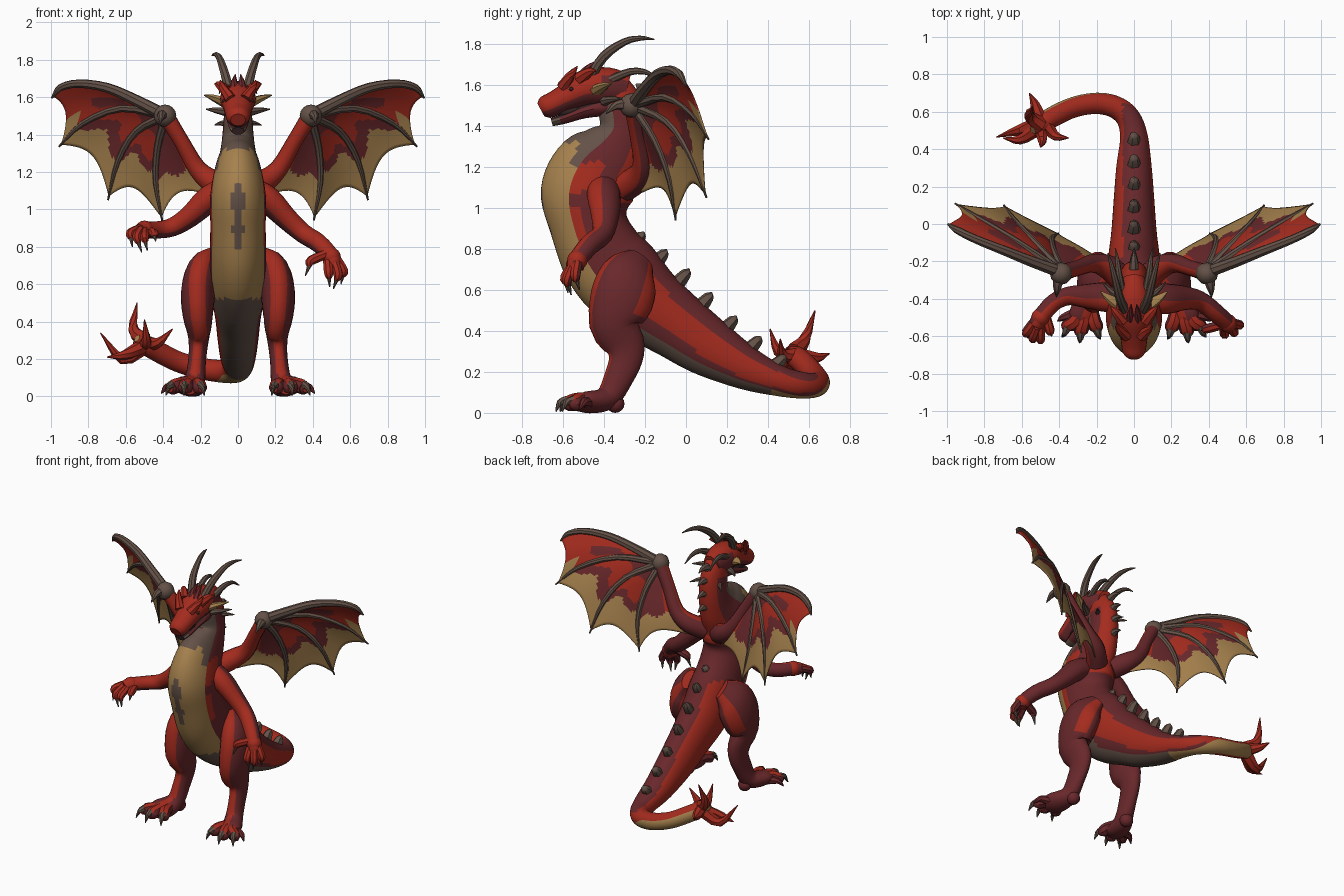
import bpy, bmesh, math
from mathutils import Vector

# Palette
COLS = [("red", (.37, .024, .013)), ("dark_red", (.14, .021, .024)), ("tan", (.38, .22, .075)),
        ("taupe", (.125, .082, .063)), ("mouth_dark", (.035, .015, .015))]
RED, DARK, TAN, TAUPE, MOUTH = range(5)
MATS = []
for n, c in COLS:
    m = bpy.data.materials.new(n)
    m.diffuse_color = (*c, 1)
    MATS.append(m)


def finish(bm, name):
    bmesh.ops.recalc_face_normals(bm, faces=bm.faces)
    me = bpy.data.meshes.new(name)
    bm.to_mesh(me)
    bm.free()
    for m in MATS:
        me.materials.append(m)
    ob = bpy.data.objects.new(name, me)
    bpy.context.collection.objects.link(ob)
    return ob


def smooth_path(pts, k):
    """Catmull-Rom through points of any dimension."""
    P = [Vector(p) for p in pts]
    P = [P[0] * 2 - P[1]] + P + [P[-1] * 2 - P[-2]]
    out = []
    for i in range(1, len(P) - 2):
        a, b, c, d = P[i - 1:i + 3]
        for j in range(k):
            t = j / k
            out.append((b * 2 + (c - a) * t + (a * 2 - b * 5 + c * 4 - d) * t * t
                        + (b * 3 - a - c * 3 + d) * t ** 3) * .5)
    return out + [P[-2]]


def tube(name, pts, color=RED, hint=(0, 0, 1), n=10, k=3):
    """Elliptic loft; pts are x,y,z,half_width[,half_depth]; depth follows hint.
    color is an index or rule(centre, degrees from hint, fraction)."""
    S = smooth_path([p if len(p) == 5 else (*p, p[3]) for p in pts], k)
    C = [Vector(s[:3]) for s in S]
    bm = bmesh.new()
    rings = []
    for i, s in enumerate(S):
        t = (C[min(i + 1, len(C) - 1)] - C[max(i - 1, 0)]).normalized()
        h = Vector(hint(C[i]) if callable(hint) else hint)
        b = (h - t * h.dot(t)).normalized()
        side = t.cross(b)
        w, d = max(s[3], .002), max(s[4], .002)
        rings.append([bm.verts.new(C[i] + b * d * math.cos(2 * math.pi * j / n)
                                   + side * w * math.sin(2 * math.pi * j / n)) for j in range(n)])
    for i in range(len(rings) - 1):
        for j in range(n):
            q = (j + 1) % n
            f = bm.faces.new((rings[i][j], rings[i][q], rings[i + 1][q], rings[i + 1][j]))
            a = 360 * (j + .5) / n
            f.material_index = color(f.calc_center_median(), min(a, 360 - a), i / len(rings)) if callable(color) else color
    for r in (rings[0], rings[-1]):
        near = r[0].link_faces[0].material_index
        bm.faces.new(r).material_index = near
    return finish(bm, name)


def spike(name, base, mid, tip, r, color=TAUPE, flat=1, n=7):
    return tube(name, [(*base, r, r * flat), (*mid, r * .65, r * .65 * flat), (*tip, .003)], color,
                hint=(.3, .5, 1), n=n)


def ball(name, c, r, color, scale=(1, 1, 1)):
    bm = bmesh.new()
    bmesh.ops.create_uvsphere(bm, u_segments=12, v_segments=8, radius=r)
    for v in bm.verts:
        v.co = Vector(c) + Vector(a * b for a, b in zip(v.co, scale))
    for f in bm.faces:
        f.material_index = color
    return finish(bm, name)


def mir(pts, s):
    return [(s * p[0], *p[1:]) for p in pts]


# Neck, torso and tail in one loft
def body_color(c, a, f):
    wob = 6 * math.sin(c.y * 11 + c.z * 7)
    if c.y > -.25 and c.z < .8:  # tail
        if a < 50:
            return TAN if c.y > .42 else TAUPE
        return RED if 68 + wob < a < 124 + wob or c.x < -.06 else DARK
    if a < 66:
        if c.z > 1.32 or c.z < .52 or (c.z > 1.2 and a > 150 - 110 * (c.z - .35)):
            return TAUPE
        w = 15 if 1.02 < c.z < 1.09 or .86 < c.z < .9 else 8
        return TAUPE if a < w and .78 < c.z < 1.12 else TAN
    if c.z > 1.22:
        return RED if a > 120 or c.z > 1.5 else DARK
    if c.z > 1.02:
        return RED if a > 118 or (a < 100 and c.z > 1.08) else DARK
    return RED if a < 84 and c.z > .8 else DARK


def body_hint(c):
    u = min(1, max(0, (-c.x) / .15))
    return (.3 * u, -1 + 2 * u, -.6 - .2 * math.sin(math.pi * u))


tube("body", [(0, -.36, 1.62, .06, .07), (0, -.32, 1.5, .075, .11), (0, -.31, 1.38, .085, .115),
              (0, -.36, 1.28, .10, .165), (0, -.44, 1.18, .13, .215), (0, -.485, 1.06, .15, .225),
              (0, -.475, .92, .148, .19), (0, -.41, .77, .15, .205), (0, -.32, .66, .15, .215),
              (0, -.2, .54, .14, .195), (0, -.05, .43, .122, .168), (0, .11, .32, .11, .145),
              (0, .3, .215, .095, .105), (0, .46, .155, .075, .075), (-.03, .565, .135, .065),
              (-.1, .625, .135, .06), (-.2, .645, .15, .057), (-.32, .625, .185, .055),
              (-.43, .575, .24, .055), (-.5, .53, .28, .05), (-.54, .5, .31, .02)],
     body_color, body_hint, n=48, k=5)

# Flame-shaped tail tip
for b, m, t, r in [((-.5, .53, .27), (-.62, .5, .2), (-.735, .465, .34), .045),
                   ((-.5, .53, .3), (-.56, .58, .36), (-.54, .63, .5), .045),
                   ((-.5, .55, .28), (-.53, .64, .27), (-.56, .7, .29), .04),
                   ((-.47, .53, .28), (-.42, .47, .29), (-.35, .46, .36), .04),
                   ((-.5, .52, .28), (-.49, .45, .3), (-.5, .41, .41), .04),
                   ((-.52, .51, .26), (-.61, .45, .22), (-.7, .46, .21), .04)]:
    spike("tail_flame", b, m, t, r, RED)

# Spines down the back and neck
for y, z, h in [(-.25, .83, .09), (-.14, .74, .1), (-.03, .645, .1), (.08, .53, .1), (.2, .42, .09),
                (.32, .325, .08), (.44, .24, .07)]:
    spike("back_spine", (0, y - .03, z - .035), (0, y + .03, z + h * .35), (0, y + .045, z + h * .6), .042, n=6)
for y, z in [(-.22, 1.58), (-.21, 1.49), (-.205, 1.4), (-.21, 1.3)]:
    spike("neck_spine", (0, y - .02, z), (0, y + .03, z + .01), (0, y + .075, z - .005), .028, n=6)

# Head, jaw and mouth
tube("head", [(0, -.29, 1.57, .06, .08), (0, -.38, 1.59, .09, .095), (0, -.48, 1.585, .095, .09),
              (0, -.57, 1.545, .078, .07), (0, -.64, 1.51, .068, .06), (0, -.685, 1.49, .06, .056),
              (0, -.708, 1.478, .04, .036)],
     lambda c, a, f: DARK if a > 110 or (c.y > -.42 and 60 < a) else RED, n=20)
tube("jaw", [(0, -.38, 1.5, .065, .05), (0, -.5, 1.47, .058, .034), (0, -.59, 1.437, .048, .026),
             (0, -.655, 1.418, .034, .02)], lambda c, a, f: MOUTH if a < 50 else DARK if f < .7 else TAUPE, n=12)
ball("mouth_inside", (0, -.55, 1.47), .05, MOUTH, (.85, 1.9, .7))

for s in (-1, 1):
    # Horns, brows, cheek fins and eyes
    tube("main_horn", mir([(.045, -.47, 1.63, .026), (.075, -.4, 1.74, .024), (.1, -.3, 1.81, .018),
                           (.12, -.22, 1.828, .012), (.14, -.155, 1.822, .003)], s), TAUPE, n=8)
    tube("rear_horn", mir([(.06, -.38, 1.62, .022), (.08, -.27, 1.665, .018), (.09, -.19, 1.66, .012),
                           (.1, -.13, 1.62, .003)], s), TAUPE, n=8)
    spike("brow_front", *mir([(.04, -.6, 1.59), (.08, -.56, 1.65), (.095, -.53, 1.69)], s), .032, RED)
    spike("brow_rear", *mir([(.06, -.52, 1.63), (.1, -.47, 1.665), (.125, -.44, 1.67)], s), .034, RED)
    spike("crest", *mir([(.02, -.52, 1.63), (.02, -.48, 1.68), (.015, -.43, 1.72)], s), .026, DARK)
    spike("cheek_fin", *mir([(.07, -.44, 1.57), (.13, -.4, 1.595), (.18, -.36, 1.61)], s), .038, TAN, .7)
    spike("lower_cheek_spike", *mir([(.06, -.4, 1.52), (.12, -.36, 1.53), (.17, -.31, 1.535)], s), .024, TAUPE)
    spike("side_neck_spike", *mir([(.05, -.3, 1.46), (.09, -.26, 1.46), (.125, -.22, 1.45)], s), .02)
    ball("eye", (s * .076, -.56, 1.58), .012, MOUTH, (.8, 1, .8))
    ball("nostril", (s * .03, -.697, 1.52), .009, MOUTH)

    # Leg, toes and claws
    tube("leg", mir([(.13, -.22, .75, .04, .07), (.185, -.275, .67, .085, .14), (.213, -.315, .55, .092, .155),
                     (.215, -.35, .43, .08, .122), (.21, -.3, .335, .06, .1), (.213, -.295, .26, .05, .082),
                     (.22, -.325, .18, .048, .072), (.23, -.37, .09, .055, .062), (.25, -.42, .058, .07, .055),
                     (.27, -.49, .052, .08, .05), (.28, -.54, .045, .06, .035)], s),
         lambda c, a, f: RED if a < (36 if c.z > .12 else 20) or (c.z > .48 and 125 < a < 165) else DARK,
         (0, -1, .8), n=24)
    ball("heel", (s * .225, -.345, .045), .045, DARK)
    for x, y, dx in [(.2, -.555, -.02), (.285, -.575, .005), (.355, -.545, .03)]:
        tube("toe", mir([(.25 + dx, -.45, .06, .035), ((x + .25) / 2 + dx / 2, -.52, .06, .04),
                         (x, y, .045, .038), (x + dx * .3, y - .025, .038, .018)], s),
             lambda c, a, f: RED if a < 50 else DARK, n=8)
        spike("toe_claw", *mir([(x, y - .005, .06), (x + dx * .5, y - .04, .05), (x + dx, y - .06, .006)], s), .025)
    spike("side_toe", *mir([(.32, -.48, .05), (.38, -.5, .05), (.41, -.52, .015)], s), .03, DARK)

# Arms: posed differently on each side
ARMS = [([(.07, -.4, 1.1, .07, .08), (.16, -.4, 1.05, .07, .085), (.26, -.395, .95, .058, .068),
          (.35, -.41, .87, .052), (.43, -.47, .82, .05), (.5, -.53, .745, .045), (.51, -.54, .7, .04)],
         [((.48, -.55, .72), (.485, -.59, .66), (.49, -.575, .585)), ((.515, -.55, .72), (.535, -.58, .65), (.51, -.56, .575)),
          ((.53, -.53, .73), (.565, -.54, .67), (.55, -.52, .6)), ((.47, -.54, .76), (.39, -.56, .725), (.36, -.57, .645))]),
        ([(-.07, -.4, 1.1, .07, .08), (-.16, -.39, 1.05, .07, .08), (-.26, -.385, .96, .056, .065),
          (-.35, -.385, .905, .05), (-.43, -.42, .89, .046), (-.5, -.5, .89, .045), (-.525, -.54, .88, .04)],
         [((-.54, -.53, .89), (-.575, -.58, .87), (-.565, -.61, .8)), ((-.52, -.55, .89), (-.54, -.61, .85), (-.515, -.62, .77)),
          ((-.5, -.55, .88), (-.5, -.615, .85), (-.485, -.625, .78)), ((-.47, -.5, .88), (-.45, -.57, .87), (-.44, -.6, .83))])]
for path, fingers in ARMS:
    tube("arm", path, lambda c, a, f: RED if a < 65 else DARK, (0, -1, .6), n=18)
    ball("palm", path[-2][:3], .05, RED)
    for b, m, t in fingers:
        e = tuple(p + (q - p) * .35 for p, q in zip(m, t))
        tube("finger", [(*b, .026), (*m, .026), (*e, .016)], lambda c, a, f: RED if a < 110 else DARK, (.3, -1, .4), n=8)
        spike("finger_claw", m, e, t, .019)

# Wings: membrane fans from the knuckle across curved ribs
KN = (.385, -.26, 1.5)
RIBS = [[KN, (.55, -.2, 1.585), (.7, -.14, 1.65), (.85, -.08, 1.672), (.95, -.03, 1.65), (.995, 0, 1.595)],
        [KN, (.62, -.1, 1.54), (.83, .03, 1.46), (.957, .11, 1.335)],
        [KN, (.54, -.09, 1.42), (.64, .02, 1.26), (.695, .1, 1.05)],
        [KN, (.43, -.15, 1.33), (.44, -.08, 1.14), (.405, -.05, .94)],
        [KN, (.3, -.23, 1.36), (.21, -.2, 1.2), (.14, -.22, 1.06)]]


def sample(S, r):
    x = r * (len(S) - 1)
    i = min(int(x), len(S) - 2)
    return S[i].lerp(S[i + 1], x - i)


def wing_color(cell, t, r):
    wob = .05 * math.sin(9 * t + cell)
    if r < .13:
        return TAUPE
    if cell == 0:
        return TAN if t > .68 and r > .78 else DARK if .45 < t < .8 and .3 < r + wob < .62 else RED
    if r > (.72, .66, .74)[cell - 1] + wob:
        return TAN
    if cell == 3:
        return RED if t > .75 else DARK
    return DARK if r < .28 or r > .54 + wob else RED


NT, NR = 16, 26
CURVES = [smooth_path(r, 8) for r in RIBS]
for s in (-1, 1):
    bm = bmesh.new()
    for cell in range(4):
        g = []
        for i in range(NT + 1):
            t = i / NT
            sc = 1 - .16 * 4 * t * (1 - t)
            row = []
            for j in range(NR + 1):
                r = (.02 + .98 * j / NR) * sc * .97
                p = sample(CURVES[cell], r).lerp(sample(CURVES[cell + 1], r), t)
                p.y += .025 * math.sin(math.pi * t) * r
                row.append(bm.verts.new((s * p.x, p.y, p.z)))
            g.append(row)
        for i in range(NT):
            for j in range(NR):
                f = bm.faces.new((g[i][j], g[i + 1][j], g[i + 1][j + 1], g[i][j + 1]))
                f.material_index = wing_color(cell, (i + .5) / NT, (j + .5) / NR)
    bmesh.ops.remove_doubles(bm, verts=bm.verts, dist=.0005)
    md = finish(bm, "wing_membrane").modifiers.new("thickness", "SOLIDIFY")
    md.thickness, md.offset = .007, 0
    for i, rib in enumerate(RIBS[:4]):
        r0, n = (.034 if i == 0 else .025), len(rib) - 1
        tube("wing_bone", mir([(*p, r0 * (1 - .55 * j / n) if j < n else .005) for j, p in enumerate(rib)], s), TAUPE, (0, -1, .2), n=8)
    tube("wing_arm", mir([(.06, -.3, 1.1, .07), (.14, -.23, 1.15, .065), (.22, -.21, 1.22, .05),
                          (.3, -.235, 1.36, .042), (.385, -.26, 1.5, .045)], s),
         lambda c, a, f: TAUPE if f > .85 else RED if a < 95 else DARK, (0, -1, .3), n=12)
    ball("wing_knuckle", (s * .39, -.265, 1.5), .06, TAUPE)
    spike("wing_claw", *mir([(.4, -.28, 1.5), (.41, -.34, 1.5), (.415, -.39, 1.46)], s), .034)

# Smooth shading with sharp edges kept
for ob in bpy.data.objects:
    ob.select_set(True)
    bpy.context.view_layer.objects.active = ob
bpy.ops.object.shade_smooth_by_angle(angle=math.radians(40))
